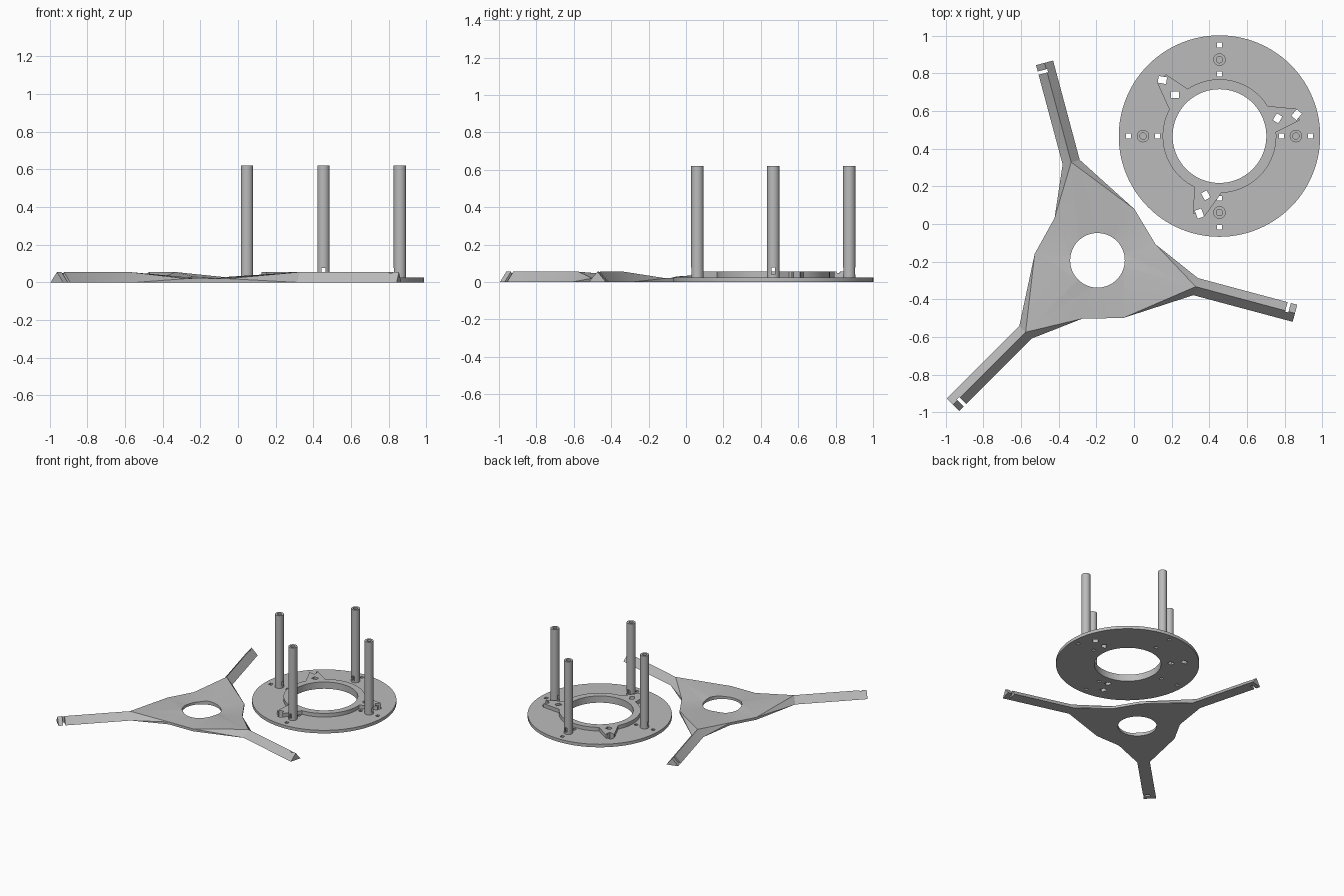
import bpy, bmesh
from math import cos, sin, radians, pi
from mathutils import Matrix, Vector

if "Cube" in bpy.data.objects:
    bpy.data.objects.remove(bpy.data.objects["Cube"])

grey = bpy.data.materials.new("plain grey")
grey.use_nodes = True
grey.diffuse_color = (0.5, 0.5, 0.5, 1)
grey.node_tree.nodes["Principled BSDF"].inputs["Base Color"].default_value = (0.5, 0.5, 0.5, 1)

DISC = Vector((0.454, 0.467, 0))
HUB = Vector((-0.194, -0.193, 0))
PLATE_TOP, RING_TOP, POST_TOP = 0.025, 0.055, 0.62


def make_object(name, bm):
    bmesh.ops.remove_doubles(bm, verts=bm.verts, dist=0.0001)
    bmesh.ops.recalc_face_normals(bm, faces=bm.faces)
    mesh = bpy.data.meshes.new(name)
    bm.to_mesh(mesh)
    bm.free()
    mesh.materials.append(grey)
    obj = bpy.data.objects.new(name, mesh)
    bpy.context.collection.objects.link(obj)
    return obj


def prism(name, outline, z0, z1):
    """Extrude a flat outline between two heights."""
    bm = bmesh.new()
    base = bm.faces.new([bm.verts.new((p[0], p[1], z0)) for p in outline])
    top = bmesh.ops.extrude_face_region(bm, geom=[base])["geom"]
    verts = [g for g in top if isinstance(g, bmesh.types.BMVert)]
    bmesh.ops.translate(bm, verts=verts, vec=(0, 0, z1 - z0))
    return make_object(name, bm)


def polar(centre, radius, degrees):
    a = radians(degrees)
    return centre + Vector((radius * cos(a), radius * sin(a), 0))


def circle(centre, radius, count):
    return [polar(centre, radius, 360 * i / count) for i in range(count)]


def rectangle(centre, length, width, degrees):
    turn = Matrix.Rotation(radians(degrees), 3, "Z")
    return [centre + turn @ Vector((x * length / 2, y * width / 2, 0))
            for x, y in ((-1, -1), (1, -1), (1, 1), (-1, 1))]


def activate(obj):
    bpy.ops.object.select_all(action="DESELECT")
    obj.select_set(True)
    bpy.context.view_layer.objects.active = obj


def cut(obj, outlines, z0=-0.1, z1=0.2):
    """Subtract a prism for every outline."""
    for outline in outlines:
        cutter = prism("cutter", outline, z0, z1)
        cutter.hide_render = True
        mod = obj.modifiers.new("cut", "BOOLEAN")
        mod.operation = "DIFFERENCE"
        mod.solver = "EXACT"
        mod.object = cutter
        activate(obj)
        bpy.ops.object.modifier_apply(modifier=mod.name)
        bpy.data.objects.remove(cutter)


def smooth(obj):
    activate(obj)
    bpy.ops.object.shade_smooth_by_angle(angle=radians(25))


# Holes shared by the round plate and its raised ring
centre_hole = circle(DISC, 0.249, 80)
lobe_holes = []
for k in range(3):
    lobe_holes.append(rectangle(polar(DISC, 0.323, 17 + 120 * k), 0.042, 0.034, 60 + 120 * k))
    lobe_holes.append(rectangle(polar(DISC, 0.425, 15.5 + 120 * k), 0.045, 0.036, 50 + 120 * k))
screw_holes = [rectangle(polar(DISC, r, 90 * k), 0.026, 0.026, 0)
               for k in range(4) for r in (0.33, 0.484)]

# Round base plate
plate = prism("round_plate", circle(DISC, 0.535, 112), 0, PLATE_TOP)
cut(plate, [centre_hole] + lobe_holes + screw_holes)
smooth(plate)

# Raised ring with three lobes
outline = []
for k in range(3):
    turn = 120 * k
    outline += [polar(DISC, r, a + turn) for r, a in ((0.302, 4), (0.434, 11), (0.434, 19.5))]
    outline += [polar(DISC, 0.302, 32 + turn + 92 * i / 24) for i in range(24)]
ring = prism("lobed_ring", outline, PLATE_TOP, RING_TOP)
cut(ring, [centre_hole] + lobe_holes)
smooth(ring)

# Four hollow posts with a radial slot near the foot
for k in range(4):
    foot = polar(DISC, 0.406, 90 * k)
    post = prism("post_%d" % (k + 1), circle(foot, 0.033, 32), PLATE_TOP, POST_TOP)
    cut(post, [circle(foot, 0.017, 24)], 0.035, 0.7)
    cut(post, [rectangle(foot, 0.1, 0.02, 90 * k)], 0.04, 0.077)
    smooth(post)

# Three-armed bracket: low hub rising into triangular arms
ROOT, TIP, HALF, HIGH, LOW = 0.54, 1.086, 0.047, 0.055, 0.02
bm = bmesh.new()


def face(turn, *points):
    m = Matrix.Rotation(turn, 3, "Z")
    bm.faces.new([bm.verts.new(HUB + m @ Vector(p)) for p in points])


def at(p, z):
    return (p[0], p[1], z)


a = (0.276, 0.162)
b = (0.12, 0.313)
b_prev = Matrix.Rotation(radians(-120), 3, "Z") @ Vector((*b, 0))
left, right, ridge = (ROOT, HALF, 0), (ROOT, -HALF, 0), (ROOT, 0, HIGH)
left_end, right_end, ridge_end = (TIP, HALF, 0), (TIP, -HALF, 0), (TIP, 0, HIGH)
middle, floor = (0, 0, LOW), (0, 0, 0)
arm_angles = [radians(-15 + 120 * k) for k in range(3)]
for t in arm_angles:
    # arm
    face(t, ridge, ridge_end, left_end, left)
    face(t, right, right_end, ridge_end, ridge)
    face(t, left, left_end, right_end, right)
    face(t, left_end, ridge_end, right_end)
    # hub top
    face(t, middle, at(b_prev, LOW), ridge)
    face(t, middle, ridge, at(a, LOW))
    face(t, middle, at(a, LOW), at(b, LOW))
    face(t, at(b_prev, LOW), right, ridge)
    face(t, ridge, left, at(a, LOW))
    # hub edge
    face(t, at(b_prev, 0), right, at(b_prev, LOW))
    face(t, at(a, 0), at(a, LOW), left)
    face(t, at(a, 0), at(b, 0), at(b, LOW), at(a, LOW))
    # hub underside
    face(t, floor, right, at(b_prev, 0))
    face(t, floor, left, right)
    face(t, floor, at(a, 0), left)
    face(t, floor, at(b, 0), at(a, 0))
bracket = make_object("three_arm_bracket", bm)
slots = []
for t in arm_angles:
    spot = HUB + Matrix.Rotation(t, 3, "Z") @ Vector((1.042, 0.029, 0))
    slots.append(rectangle(spot, 0.018, 0.068, t * 180 / pi))
cut(bracket, [circle(HUB, 0.145, 64)] + slots)
smooth(bracket)
